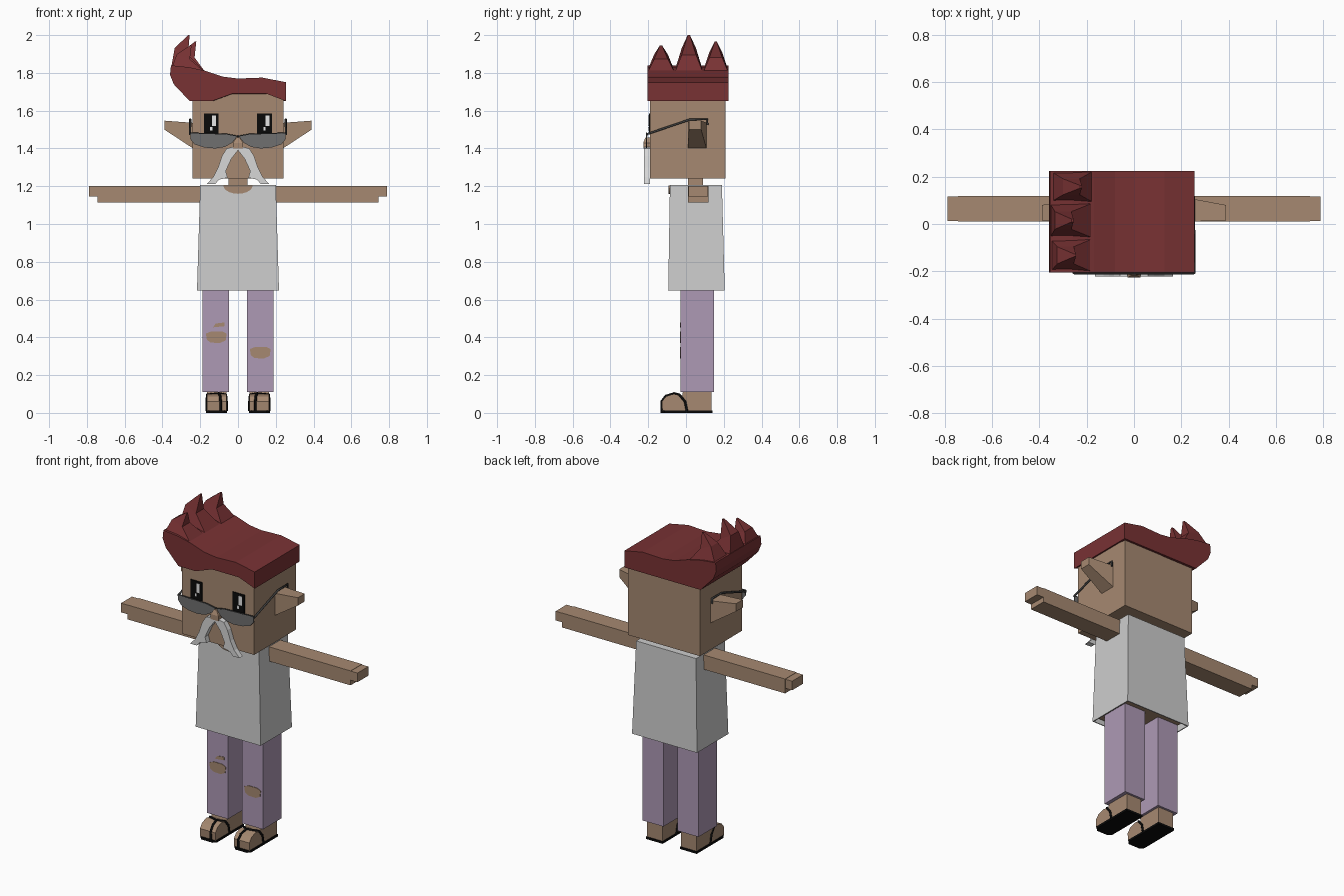
import bpy, bmesh
from math import cos, sin, pi

cube = bpy.data.objects.get("Cube")
if cube:
    bpy.data.objects.remove(cube, do_unlink=True)


def material(name, r, g, b):
    m = bpy.data.materials.new(name)
    m.use_nodes = True
    m.diffuse_color = (r, g, b, 1)
    node = next(n for n in m.node_tree.nodes if n.type == 'BSDF_PRINCIPLED')
    node.inputs["Base Color"].default_value = (r, g, b, 1)
    return m


SKIN = material("skin", .38, .25, .165)
HAIR = material("dark red hair", .19, .032, .034)
SHIRT = material("light grey cloth", .61, .61, .61)
WHISKER = material("pale grey whiskers", .68, .68, .68)
LILAC = material("lilac trousers", .42, .32, .46)
LENS = material("grey lens", .16, .16, .16)
FRAME = material("dark grey frame", .05, .05, .05)
BLACK = material("black", .003, .003, .003)
WHITE = material("white", .95, .95, .95)


def loft(name, rings, mat, caps=(True, True)):
    """Skin matching rings of points, with optional end caps."""
    bm = bmesh.new()
    loops = [[bm.verts.new(p) for p in ring] for ring in rings]
    for a, b in zip(loops, loops[1:]):
        for i in range(len(a)):
            j = (i + 1) % len(a)
            bm.faces.new((a[i], a[j], b[j], b[i]))
    if caps[0]:
        bm.faces.new(loops[0][::-1])
    if caps[1]:
        bm.faces.new(loops[-1])
    bmesh.ops.recalc_face_normals(bm, faces=bm.faces)
    mesh = bpy.data.meshes.new(name)
    bm.to_mesh(mesh)
    bm.free()
    mesh.materials.append(mat)
    ob = bpy.data.objects.new(name, mesh)
    bpy.context.collection.objects.link(ob)
    return ob


def rect(x0, x1, y0, y1, z):
    return [(x0, y0, z), (x1, y0, z), (x1, y1, z), (x0, y1, z)]


def box(name, x0, x1, y0, y1, z0, z1, mat):
    return loft(name, [rect(x0, x1, y0, y1, z0), rect(x0, x1, y0, y1, z1)], mat)


def plate(name, outline, y0, y1, mat):
    """Extrude an x-z outline along y."""
    return loft(name, [[(x, y, z) for x, z in outline] for y in (y0, y1)], mat)


def tube(name, points, radius, mat):
    cu = bpy.data.curves.new(name, 'CURVE')
    cu.dimensions = '3D'
    cu.bevel_depth = radius
    cu.bevel_resolution = 1
    cu.use_fill_caps = True
    sp = cu.splines.new('POLY')
    sp.points.add(len(points) - 1)
    for p, co in zip(sp.points, points):
        p.co = (*co, 1)
    cu.materials.append(mat)
    ob = bpy.data.objects.new(name, cu)
    bpy.context.collection.objects.link(ob)
    return ob


def flip(outline, s):
    return [(s * x, z) for x, z in outline]


# Head and neck
box("head", -.24, .24, -.19, .21, 1.24, 1.7, SKIN)
box("neck", -.05, .05, .01, .09, 1.19, 1.25, SKIN)

# Swept hair: arched fringe in front, straight hem behind
crown = [(.255, 1.65), (.255, 1.75), (.13, 1.775), (0, 1.77), (-.08, 1.78),
         (-.17, 1.81), (-.26, 1.83), (-.355, 1.84), (-.36, 1.79), (-.34, 1.74),
         (-.255, 1.65)]
fringe = [(-.14, 1.65), (-.03, 1.69), (.15, 1.69)]
loft("hair", [
    [(x, -.205, z) for x, z in crown + fringe],
    [(x, .225, z) for x, z in crown + [(x, 1.65) for x, z in fringe]]], HAIR)

# Hooked hair spikes: y range, tip x, tip z
for name, a, b, tip_x, top in (("front", -.205, -.06, -.25, 1.945),
                               ("middle", -.06, .09, -.26, 2.0),
                               ("back", .09, .225, -.225, 1.965)):
    c, w, h = (a + b) / 2, (b - a) / 2, top - 1.82
    base = [(-.357, a, 1.81), (-.17, a, 1.8), (-.17, b, 1.8), (-.357, b, 1.81)]
    x0, x1 = tip_x - .075, tip_x - .005
    mid = [(x0, c - w * .5, 1.82 + h * .62), (x1, c - w * .5, 1.82 + h * .42),
           (x1, c + w * .5, 1.82 + h * .42), (x0, c + w * .5, 1.82 + h * .62)]
    tip = rect(tip_x - .004, tip_x + .004, c - .006, c + .006, top)
    loft(name + "_hair_spike", [base, mid, tip], HAIR)

# Eyes with highlights
for name, x in (("right", -.142), ("left", .14)):
    box(name + "_eye", x - .039, x + .039, -.197, -.188, 1.475, 1.586, BLACK)
    box(name + "_eye_glint", x + .005, x + .026, -.2, -.196, 1.52, 1.575, WHITE)
    box(name + "_eye_small_glint", x - .005, x + .006, -.2, -.196, 1.495, 1.513, WHITE)

# Nose
loft("nose", [rect(-.027, .027, -.226, -.18, 1.4),
              rect(-.027, .027, -.226, -.18, 1.43),
              rect(-.008, .008, -.215, -.18, 1.457)], SKIN)

# Neckline and torso
plate("neckline", [(.078 * cos(pi + pi * i / 10), 1.205 + .045 * sin(pi + pi * i / 10))
                   for i in range(11)], -.092, -.084, SKIN)
box("body", -.19, .19, -.075, .18, .668, 1.19, SKIN)
shirt = loft("shirt", [rect(-.217, .217, -.094, .205, .648),
                       rect(-.2, .2, -.085, .19, 1.207)], SHIRT, caps=(False, True))
wall = shirt.modifiers.new("cloth thickness", 'SOLIDIFY')
wall.thickness = .008
wall.offset = -1

lens = [(.004, 1.465), (.06, 1.474), (.25, 1.48), (.253, 1.45), (.23, 1.422),
        (.18, 1.405), (.12, 1.4), (.07, 1.408), (.03, 1.43)]
whisker = [(0, 1.415), (.06, 1.4), (.085, 1.36), (.105, 1.3), (.13, 1.25),
           (.165, 1.212), (.12, 1.213), (.1, 1.235), (.055, 1.245),
           (.065, 1.28), (.035, 1.345), (0, 1.39)]

for side, s in (("left", 1), ("right", -1)):
    # Ear, tapering outwards and upwards
    loft(side + "_ear", [
        [(s * x, y0, z0), (s * x, y1, z0), (s * x, y1, z1), (s * x, y0, z1)]
        for x, y0, y1, z0, z1 in ((.23, .01, .11, 1.395, 1.535),
                                  (.39, .015, .08, 1.5, 1.547))], SKIN)

    # Glasses
    plate(side + "_lens", flip(lens, s), -.212, -.206, LENS)
    tube(side + "_frame_rim", [(0, -.209, 1.464), (s * .06, -.209, 1.475),
                               (s * .254, -.209, 1.481)], .004, FRAME)
    tube(side + "_temple", [(s * .254, -.209, 1.475), (s * .253, .02, 1.553),
                            (s * .253, .113, 1.555), (s * .253, .113, 1.525)],
         .006, FRAME)

    # Moustache half
    plate(side + "_moustache", flip(whisker, s), -.222, -.19, WHISKER)

    # Arm and fingers
    x0, x1 = sorted((s * .17, s * .745))
    box(side + "_arm", x0, x1, .01, .118, 1.115, 1.202, SKIN)
    x0, x1 = sorted((s * .74, s * .79))
    box(side + "_fingers", x0, x1, .012, .116, 1.145, 1.2, SKIN)

    # Trouser leg
    x0, x1 = sorted((s * .047, s * .187))
    box(side + "_trouser_leg", x0, x1, -.028, .148, .11, .69, LILAC)

    # Foot with rounded toes
    side_profile = [(-.125, .01), (-.128, .06), (-.105, .088), (-.065, .1), (-.02, .09),
                    (-.015, .12), (.135, .12), (.135, .01)]
    loft(side + "_foot", [[(s * x, y, z) for y, z in side_profile]
                          for x in (.062, .165)], SKIN)

    # Sandal sole and straps
    loft(side + "_sole", [
        [(s * x, y, z) for x, y in ((.058, .14), (.058, -.115), (.075, -.135),
                                    (.152, -.135), (.17, -.115), (.17, .14))]
        for z in (0, .013)], BLACK)
    tube(side + "_toe_strap", [(s * .092, -.128, .01), (s * .092, -.13, .06),
                               (s * .095, -.107, .09), (s * .1, -.065, .102)], .007, BLACK)
    tube(side + "_cross_strap", [(s * .061, .005, .01), (s * .061, -.005, .06),
                                 (s * .064, -.035, .095), (s * .1, -.065, .103),
                                 (s * .163, -.035, .096), (s * .166, -.005, .06),
                                 (s * .166, .005, .01)], .007, BLACK)

# Torn patches on the trousers
knee = [(-.055, .018), (-.025, .03), (.03, .03), (.055, .018), (.05, -.018),
        (.02, -.032), (-.03, -.03), (-.05, -.015)]
small = [(-.032, -.01), (-.018, .01), (.03, .016), (.028, -.004)]
for name, patch, cx, cz in (("right_knee_tear", knee, -.115, .402),
                            ("left_knee_tear", knee, .118, .32),
                            ("right_thigh_tear", small, -.1, .463)):
    plate(name, [(cx + x, cz + z) for x, z in patch], -.031, -.026, SKIN)
